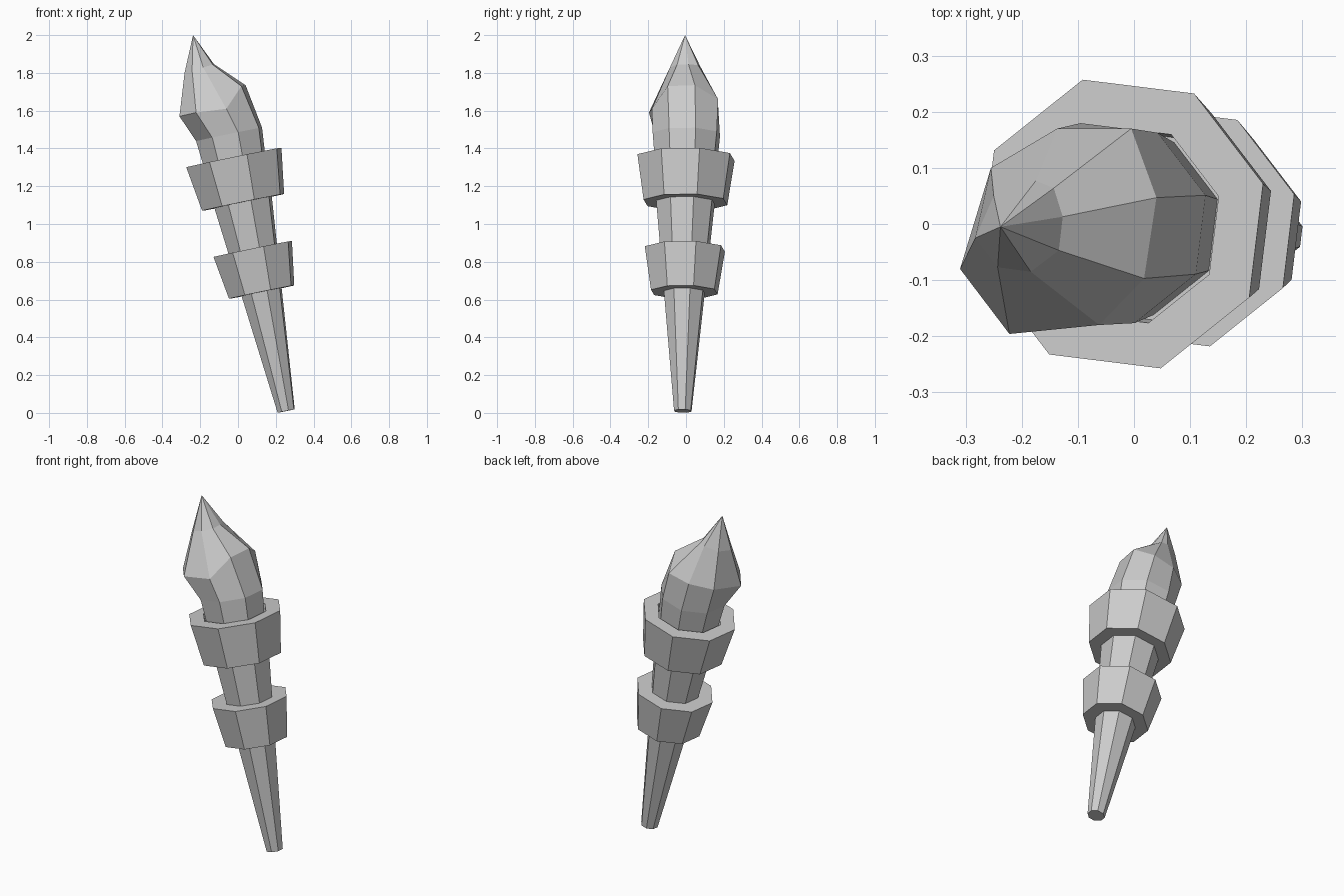
import bpy, bmesh, math
from mathutils import Vector, Matrix

cube = bpy.data.objects.get("Cube")
if cube:
    bpy.data.objects.remove(cube, do_unlink=True)

SIDES = 8
TURN = math.radians(15.5)

grey = bpy.data.materials.new("plain grey")
grey.use_nodes = True
colour = (0.6, 0.6, 0.6, 1)
grey.diffuse_color = colour
grey.node_tree.nodes["Principled BSDF"].inputs["Base Color"].default_value = colour

# Leaning axis shared by every part
foot = Vector((0.255, -0.017, 0.01))
head = Vector((-0.022, 0.0, 1.352))
axis = head - foot
length = axis.length
lean = Matrix.Translation(foot) @ Vector((0, 0, 1)).rotation_difference(axis).to_matrix().to_4x4()


def ring(height, radius):
    """Octagon around the leaning axis."""
    angles = [TURN + math.tau * i / SIDES for i in range(SIDES)]
    return [lean @ Vector((radius * math.cos(a), radius * math.sin(a), height)) for a in angles]


def loft(name, rings, tip=None, closed=False):
    """Skin a stack of rings; close it as a loop, or with caps or a point."""
    bm = bmesh.new()
    loops = [[bm.verts.new(p) for p in r] for r in rings]
    pairs = list(zip(loops, loops[1:]))
    if closed:
        pairs.append((loops[-1], loops[0]))
    for low, high in pairs:
        for i in range(SIDES):
            j = (i + 1) % SIDES
            bm.faces.new((low[i], low[j], high[j], high[i]))
    if not closed:
        bm.faces.new(loops[0][::-1])
        if tip:
            point = bm.verts.new(tip)
            for i in range(SIDES):
                bm.faces.new((loops[-1][i], loops[-1][(i + 1) % SIDES], point))
        else:
            bm.faces.new(loops[-1])
    bmesh.ops.recalc_face_normals(bm, faces=bm.faces)
    mesh = bpy.data.meshes.new(name)
    bm.to_mesh(mesh)
    bm.free()
    mesh.materials.append(grey)
    obj = bpy.data.objects.new(name, mesh)
    bpy.context.collection.objects.link(obj)
    return obj


def handle_radius(height):
    return 0.048 + 0.1 * height


# Tapered handle, ending a little below the upper rim
handle_top = length - 0.06
loft("handle", [ring(0, handle_radius(0)), ring(handle_top, handle_radius(handle_top))])

# Flared collars
for name, low, high, r_low, r_high in (
    ("lower_collar", 0.643, 0.876, 0.183, 0.22),
    ("upper_collar", 1.128, length, 0.23, 0.267),
):
    loft(name, [ring(low, handle_radius(low) - 0.002), ring(low, r_low),
                ring(high, r_high), ring(high, handle_radius(high) - 0.002)], closed=True)

# Flame: round base, bulging belly, narrow neck and bent tip
belly = [(0.04, 0.047, 1.735), (-0.005, 0.17, 1.66), (-0.137, 0.17, 1.63), (-0.255, 0.1, 1.6),
         (-0.31, -0.08, 1.57), (-0.222, -0.196, 1.59), (-0.062, -0.18, 1.61), (0.018, -0.097, 1.73)]
neck = [(-0.127, 0.013), (-0.143, 0.064), (-0.175, 0.077), (-0.25, 0.05),
        (-0.283, -0.025), (-0.243, -0.077), (-0.184, -0.085), (-0.134, -0.047)]
neck = [(x, y, 1.845 + 0.3 * (x + 0.13)) for x, y in neck]
loft("flame", [ring(handle_top - 0.01, 0.167), ring(length + 0.125, 0.185), belly, neck],
     tip=(-0.238, -0.005, 2.0))
